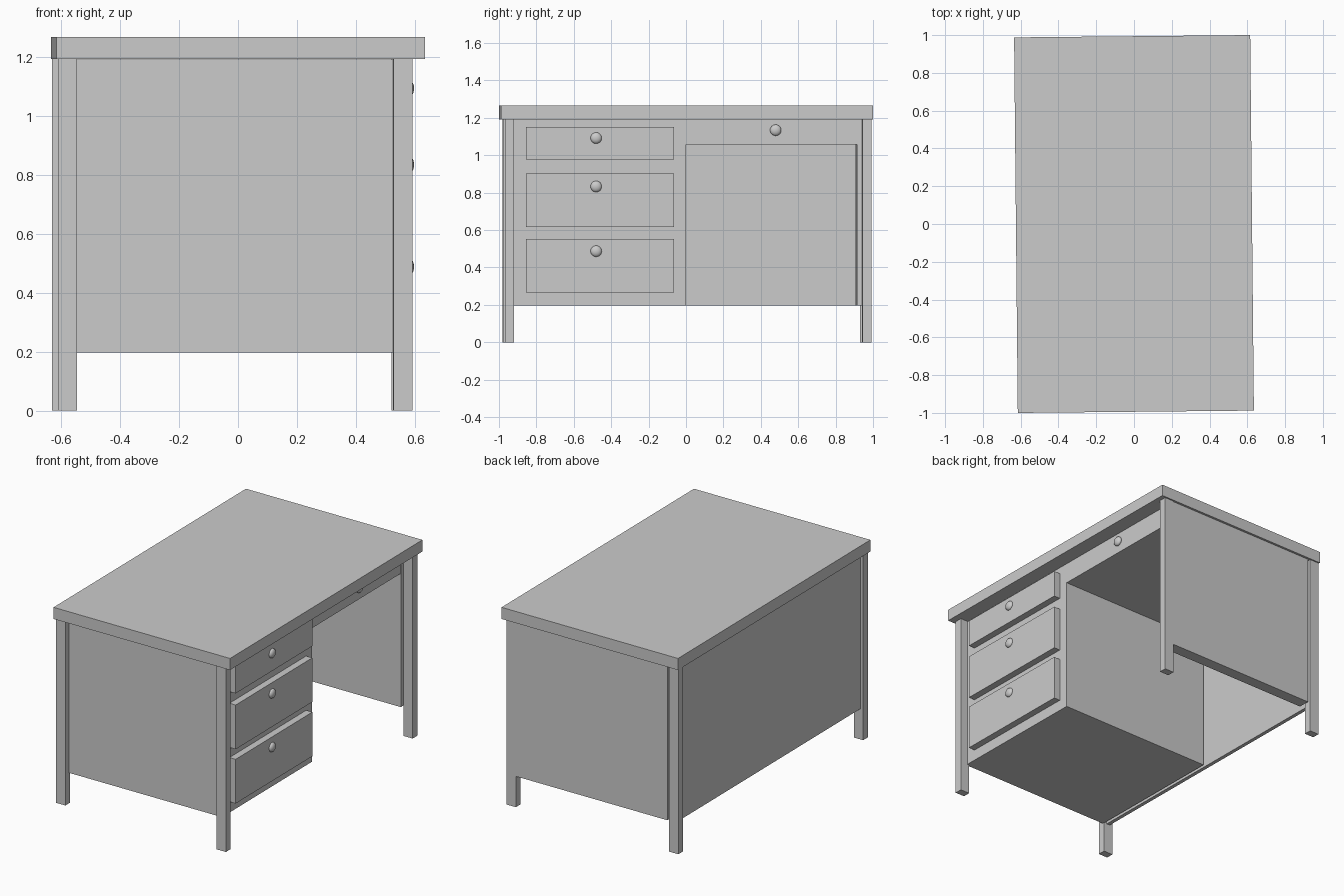
import bpy, bmesh, math
from mathutils import Matrix

if "Cube" in bpy.data.objects:
    bpy.data.objects.remove(bpy.data.objects["Cube"])

# the whole desk is turned very slightly about the vertical axis
TURN = Matrix.Rotation(0.0098, 4, 'Z')


def box(name, x, y, z):
    bm = bmesh.new()
    bmesh.ops.create_cube(bm, size=1)
    for v in bm.verts:
        v.co = [(r[0] + r[1]) / 2 + c * (r[1] - r[0]) for c, r in zip(v.co, (x, y, z))]
    return finish(name, bm)


def finish(name, bm):
    bm.transform(TURN)
    me = bpy.data.meshes.new(name)
    bm.to_mesh(me)
    bm.free()
    ob = bpy.data.objects.new(name, me)
    bpy.context.collection.objects.link(ob)
    return ob


def knob(name, x, y, z):
    bm = bmesh.new()
    bmesh.ops.create_uvsphere(bm, u_segments=24, v_segments=12, radius=0.03)
    bm.transform(Matrix.Translation((x, y, z)) @ Matrix.Diagonal((0.6, 1, 1, 1))
                 @ Matrix.Rotation(math.pi / 2, 4, 'Y'))
    for f in bm.faces:
        f.smooth = True
    finish(name, bm)


UNDER = 1.192   # underside of the top
FLOOR = 0.197   # lower edge of the panels

# desk top
box("desk_top", (-0.625, 0.625), (-0.994, 0.994), (UNDER, 1.267))

# four legs
LEFT, RIGHT = (-0.974, -0.926), (0.937, 0.985)
box("back_left_leg", (-0.62, -0.555), LEFT, (0, UNDER))
box("front_left_leg", (0.517, 0.582), LEFT, (0, UNDER))
box("back_right_leg", (-0.621, -0.556), RIGHT, (0, UNDER))
box("front_right_leg", (0.53, 0.595), RIGHT, (0, UNDER))

# thin modesty panel and thick end panel
box("modesty_panel", (-0.6, -0.576), (-0.93, 0.945), (FLOOR, UNDER))
box("end_panel", (-0.541, 0.531), (0.908, 0.982), (FLOOR, UNDER - 0.002))

# drawer pedestal and shallow drawer case above the knee space
box("drawer_pedestal", (-0.557, 0.53), (-0.938, -0.006), (FLOOR, UNDER - 0.002))
box("knee_drawer_case", (-0.557, 0.53), (-0.006, 0.93), (1.058, UNDER - 0.002))
knob("knee_drawer_knob", 0.535, 0.474, 1.134)

# three raised drawer fronts with knobs
for i, (lo, hi, kz) in enumerate(((0.267, 0.552, 0.487), (0.617, 0.902, 0.833), (0.977, 1.15, 1.092))):
    box(f"drawer_front_{i + 1}", (0.52, 0.574), (-0.861, -0.069), (lo, hi))
    knob(f"drawer_knob_{i + 1}", 0.574, -0.486, kz)
